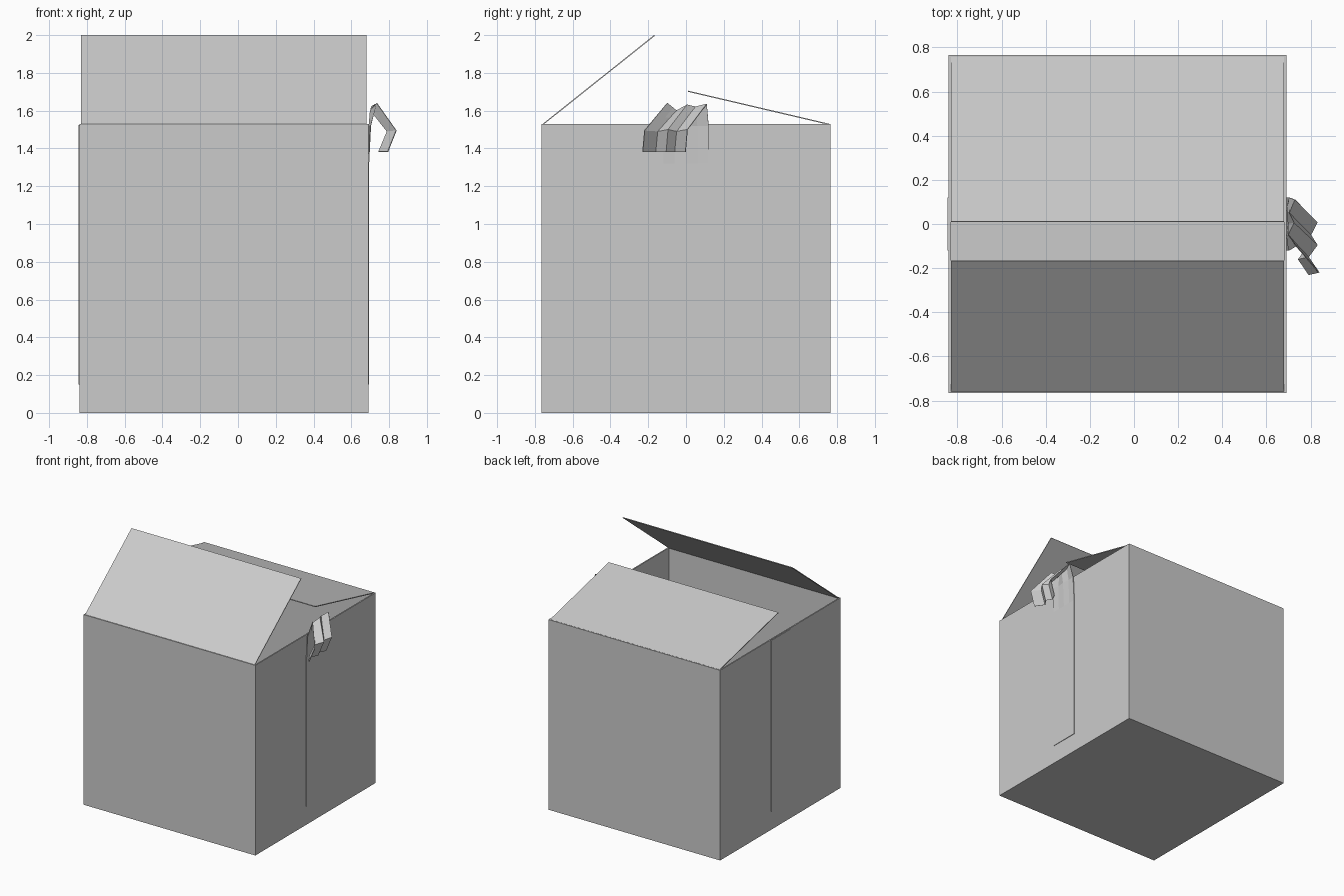
import bpy, bmesh
from mathutils import Vector

if "Cube" in bpy.data.objects:
    bpy.data.objects.remove(bpy.data.objects["Cube"])

X0, X1, Y, H = -0.84, 0.69, 0.765, 1.53


def grid(name, rows, thickness):
    """Flat-shaded sheet through rows of points, thickened about its middle."""
    bm = bmesh.new()
    vs = [[bm.verts.new(p) for p in row] for row in rows]
    for a, b in zip(vs, vs[1:]):
        for i in range(len(a) - 1):
            bm.faces.new((a[i], a[i + 1], b[i + 1], b[i]))
    bmesh.ops.recalc_face_normals(bm, faces=bm.faces)
    me = bpy.data.meshes.new(name)
    bm.to_mesh(me)
    bm.free()
    ob = bpy.data.objects.new(name, me)
    bpy.context.collection.objects.link(ob)
    mod = ob.modifiers.new("thickness", 'SOLIDIFY')
    mod.thickness = thickness
    mod.offset = 0
    return ob


# open-topped carton with thin walls
bm = bmesh.new()
bmesh.ops.create_cube(bm, size=1)
for v in bm.verts:
    v.co = Vector((X0 if v.co.x < 0 else X1, v.co.y * 2 * Y, (v.co.z + 0.5) * H))
bmesh.ops.delete(bm, geom=[f for f in bm.faces if f.normal.z > 0.9], context='FACES_ONLY')
me = bpy.data.meshes.new("carton")
bm.to_mesh(me)
bm.free()
carton = bpy.data.objects.new("carton", me)
bpy.context.collection.objects.link(carton)
wall = carton.modifiers.new("walls", 'SOLIDIFY')
wall.thickness = 0.01
wall.offset = -1
wall.use_even_offset = True

# two hinged top flaps: hinge (y, z) to free edge (y, z)
for name, hinge, tip in (("front_flap", (-0.757, 1.528), (-0.167, 1.998)),
                         ("back_flap", (0.757, 1.528), (0.01, 1.703))):
    grid(name, [[(x, y, z) for x in (X0 + 0.01, X1 - 0.01)] for y, z in (hinge, tip)], 0.006)

# flush tape on the left side
ys = (0.12, 0.06, 0.0, -0.06, -0.12)
grid("left_tape", [[(X0 - 0.002, y, z) for y in ys] for z in (0.15, 1.525)], 0.005)

# right tape: flush below, peeling off and crumpling at the top
peak = zip((0.73, 0.705, 0.725, 0.70, 0.735), (0.11, 0.05, 0.005, -0.05, -0.10),
           (1.635, 1.62, 1.63, 1.60, 1.64))
elbow = list(zip((0.83, 0.80, 0.83, 0.79, 0.838), (0.008, -0.05, -0.095, -0.15, -0.22),
                 (1.50, 1.49, 1.50, 1.49, 1.495)))
end = [(x - 0.045, y - 0.01, 1.382) for x, y, z in elbow]
rows = [[(X1 + 0.002, y, z) for y in ys] for z in (0.15, 1.32)]
rows.append([(X1 + d, y, 1.52) for d, y in zip((0.012, 0.005, 0.01, 0.004, 0.012), ys)])
rows += [list(peak), elbow, end]
grid("peeling_tape", rows, 0.005)
